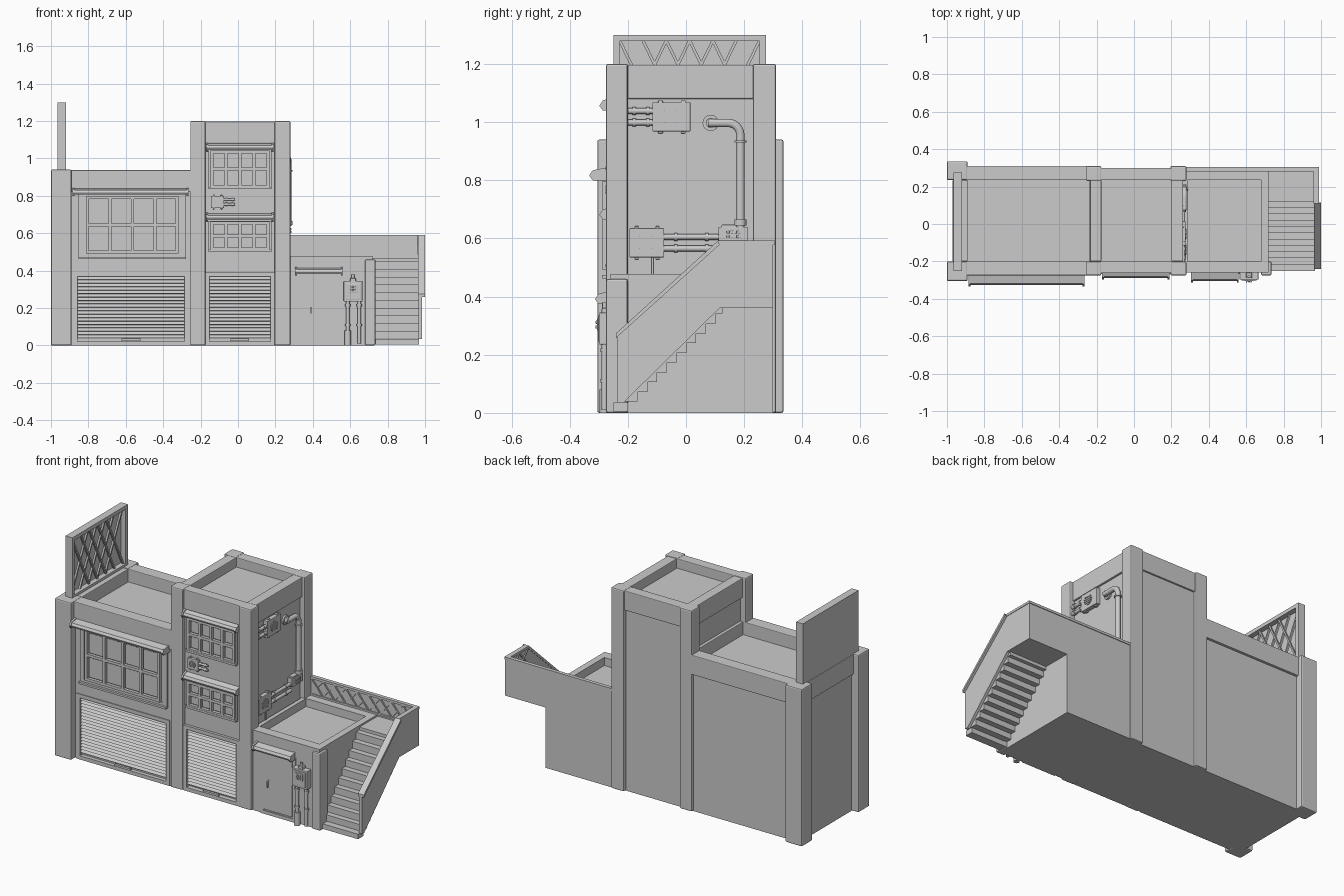
import bpy, bmesh, math
from mathutils import Matrix, Vector

if "Cube" in bpy.data.objects:
    bpy.data.objects.remove(bpy.data.objects["Cube"])


class Part:
    """Collects primitives in one bmesh; M places a wall-local frame."""
    def __init__(self, name, M=None):
        self.name, self.bm, self.M = name, bmesh.new(), M or Matrix()

    def box(self, x0, x1, y0, y1, z0, z1):
        m = Matrix.Translation(((x0+x1)/2, (y0+y1)/2, (z0+z1)/2)) @ Matrix.Diagonal((x1-x0, y1-y0, z1-z0, 1))
        bmesh.ops.create_cube(self.bm, size=1, matrix=self.M @ m)
        return self

    def ring(self, X, Y, Z, inner_x, inner_y):
        # rectangular parapet with an open middle
        self.box(*X, Y[0], inner_y[0], *Z).box(*X, inner_y[1], Y[1], *Z)
        self.box(X[0], inner_x[0], *inner_y, *Z).box(inner_x[1], X[1], *inner_y, *Z)
        return self

    def frame(self, X, Y, Z, t):
        # upright picture frame facing -y
        self.box(X[0], X[0]+t, *Y, *Z).box(X[1]-t, X[1], *Y, *Z)
        self.box(X[0]+t, X[1]-t, *Y, Z[0], Z[0]+t).box(X[0]+t, X[1]-t, *Y, Z[1]-t, Z[1])
        return self

    def rod(self, p, q, r, n=12):
        p, q = Vector(p), Vector(q)
        d = q - p
        rot = d.to_track_quat('Z', 'Y').to_matrix().to_4x4()
        spin = Matrix.Rotation(math.pi/4 if n == 4 else 0, 4, 'Z')
        bmesh.ops.create_cone(self.bm, cap_ends=True, segments=n, radius1=r, radius2=r, depth=d.length,
                              matrix=self.M @ Matrix.Translation((p+q)/2) @ rot @ spin)
        return self

    def prism(self, yz, x0, x1):
        a = [self.bm.verts.new(self.M @ Vector((x0, y, z))) for y, z in yz]
        b = [self.bm.verts.new(self.M @ Vector((x1, y, z))) for y, z in yz]
        self.bm.faces.new(a)
        self.bm.faces.new(b[::-1])
        for i in range(len(a)):
            j = (i+1) % len(a)
            self.bm.faces.new((a[i], b[i], b[j], a[j]))
        return self

    def done(self, bevel=0, smooth=False):
        bmesh.ops.recalc_face_normals(self.bm, faces=self.bm.faces[:])
        me = bpy.data.meshes.new(self.name)
        self.bm.to_mesh(me)
        self.bm.free()
        ob = bpy.data.objects.new(self.name, me)
        bpy.context.collection.objects.link(ob)
        if bevel:
            b = ob.modifiers.new("bevel", 'BEVEL')
            b.width, b.segments, b.limit_method = bevel, 2, 'ANGLE'
        if smooth:
            bpy.context.view_layer.objects.active = ob
            bpy.ops.object.select_all(action='DESELECT')
            ob.select_set(True)
            bpy.ops.object.shade_smooth_by_angle(angle=math.radians(40))
        return ob


# --- main volumes
Part("left_block").box(-.955, -.2, -.245, .295, 0, .86).done()
Part("tower_block").box(-.22, .25, -.24, .29, 0, 1.14).done()
Part("annex_block").box(.22, .72, -.26, .30, 0, .43).done()

# --- parapets around the sunken roofs
Part("left_parapet").ring((-.97, -.2), (-.275, .31), (.82, .937), (-.89, -.238), (-.2, .235)).done(.004)
Part("tower_parapet").ring((-.235, .262), (-.262, .3), (1.08, 1.197), (-.175, .2), (-.2, .235)).done(.004)
Part("annex_parapet").ring((.26, .72), (-.26, .30), (.43, .478), (.285, .68), (-.2, .235)).done()

# --- corner pillars
for nm, x0, x1, y0, y1, h in [
        ("left_pillar_front", -1, -.89, -.305, -.2, .94), ("left_pillar_back", -1, -.89, .235, .335, .94),
        ("tower_pillar_front_left", -.255, -.175, -.275, -.2, 1.2), ("tower_pillar_front_right", .195, .28, -.275, -.2, 1.2),
        ("tower_pillar_back_left", -.255, -.175, .23, .31, 1.2), ("tower_pillar_back_right", .195, .28, .23, .31, 1.2),
        ("annex_pillar", .68, .735, -.275, -.2, .46)]:
    Part(nm).box(x0, x1, y0, y1, 0, h).done(.007)

# --- front bay walls, leaving the shutter openings free
Part("left_bay_wall").box(-.89, -.25, -.263, -.24, .39, .83).box(-.89, -.88, -.263, -.24, 0, .39) \
    .box(-.265, -.25, -.263, -.24, 0, .39).done()
Part("tower_bay_wall").box(-.18, .2, -.252, -.23, .39, 1.09).done()


def shutter(name, x0, x1, n):
    p = Part(name).frame((x0, x1), (-.268, -.235), (0, .39), .022)
    a, b, z0, dz = x0+.02, x1-.02, .04, .33/n
    yz = [(-.238, z0)]
    for i in range(n):
        yz += [(-.261, z0+i*dz), (-.247, z0+(i+.85)*dz)]
    p.prism(yz + [(-.238, z0+n*dz)], a, b)
    c = (x0+x1)/2
    p.box(c-.05, c+.05, -.275, -.26, .025, .037).done()


shutter("left_shutter", -.88, -.265, 18)
shutter("tower_shutter", -.175, .195, 18)


def window(name, X, Z, y, plate):
    # raised surround, 4 x 2 glazing bars and inset panes
    p = Part(name).frame((X[0]-plate, X[1]+plate), (y-.012, y+.01), (Z[0]-plate*.8, Z[1]+plate*.6), plate*.6)
    cw, ch, t = (X[1]-X[0])/4, (Z[1]-Z[0])/2, .008
    p.box(X[0]-plate*.5, X[1]+plate*.5, y-.006, y+.01, Z[0]-plate*.5, Z[1]+plate*.3)
    p.frame((X[0]-t, X[1]+t), (y-.024, y), (Z[0]-t, Z[1]+t), 2*t)
    for i in (1, 2, 3):
        x = X[0]+i*cw
        p.box(x-t, x+t, y-.024, y, Z[0]+t, Z[1]-t)
    zm = Z[0]+ch
    p.box(X[0]+t, X[1]-t, y-.0235, y, zm-t, zm+t)
    for i in range(4):
        for j in range(2):
            x, z, m = X[0]+i*cw, Z[0]+j*ch, .014
            p.box(x+m, x+cw-m, y-.014, y, z+m, z+ch-m)
    p.box(X[0]-plate, X[1]+plate, y-.026, y, Z[0]-plate*.8, Z[0]-plate*.8+.012)
    p.done()


window("left_window", (-.805, -.325), (.50, .79), -.263, .048)
window("tower_window_low", (-.14, .16), (.515, .655), -.25, .018)
window("tower_window_high", (-.14, .16), (.85, 1.035), -.25, .018)


def awning(name, x0, x1, y0, y1, z):
    yz = [(y0, z+.022), (y1+.008, z+.010), (y1, z-.004), (y1+.004, z-.014), (y1+.012, z-.006), (y0, z+.002)]
    p = Part(name).prism(yz, x0, x1)
    for x in (x0, x1-.01):
        p.prism([(y0, z+.026), (y1+.004, z+.014), (y1-.008, z-.004), (y1+.004, z-.02), (y0, z-.022)], x, x+.01)
    p.done()


awning("left_window_awning", -.885, -.265, -.26, -.325, .82)
awning("tower_awning_high", -.17, .19, -.25, -.29, 1.06)
awning("tower_awning_low", -.17, .19, -.25, -.29, .685)
awning("door_awning", .305, .56, -.255, -.305, .395)

# --- annex door
Part("door").frame((.335, .565), (-.266, -.25), (0, .385), .02).box(.357, .543, -.268, -.25, .03, .375) \
    .box(.387, .393, -.282, -.26, .17, .205).box(.383, .397, -.272, -.26, .165, .21).done()

# --- meter box with conduits beside the door
m = Part("meter_box").box(.565, .665, -.298, -.255, .235, .345).box(.575, .655, -.302, -.25, .245, .335)
m.box(.59, .64, -.306, -.29, .283, .326).box(.6, .63, -.29, -.26, .34, .36)
for i in range(3):
    for j in range(2):
        m.box(.598+i*.012, .607+i*.012, -.312, -.3, .29+j*.016, .301+j*.016)
m.done(.003)
c = Part("meter_conduits")
for x in (.587, .648):
    c.rod((x, -.28, .01), (x, -.28, .24), .010)
    for z in (.215, .11):
        c.rod((x, -.28, z-.006), (x, -.28, z+.006), .014)
c.rod((.587, -.28, 0), (.587, -.28, .08), .017).rod((.615, -.28, .34), (.615, -.28, .38), .008).done(smooth=True)

# --- wall-mounted fan units and pipes
FRONT = Matrix.Translation((0, -.252, 0))
SIDE = Matrix.Translation((.25, 0, 0)) @ Matrix.Rotation(math.pi/2, 4, 'Z')


def fan_unit(name, M, u0, u1, z0, z1, pipe_end, d):
    w, h = u1-u0, z1-z0
    uc, zc, r = u0+w*.47, (z0+z1)/2, h*.3
    p = Part(name, M).box(u0, u1, -d, .005, z0, z1)
    for u in (u0+w*.15, u1-w*.25):
        p.box(u, u+w*.12, -d*.8, 0, z0-.007, z1+.007)
    p.done(.002)
    f = Part(name + "_fan", M).rod((uc, -d-.003, zc), (uc, -d+.01, zc), r, 20)
    for k in (-.6, -.2, .2, .6):
        s = r*math.sqrt(1-k*k)*.9
        f.box(uc-s, uc+s, -d-.007, -d, zc+k*r-.003, zc+k*r+.003)
    s = u0 if pipe_end < u0 else u1
    e = d*.55
    for k in (-.2, .2):
        z = zc+k*h
        f.rod((s, -e, z), (pipe_end, -e, z), h*.1)
        for t in (.2, .75):
            u = s+(pipe_end-s)*t
            f.rod((u-.006, -e, z), (u+.006, -e, z), h*.14)
    f.done(smooth=True)


fan_unit("front_fan_unit", FRONT, -.145, -.075, .735, .80, -.015, .017)
fan_unit("side_fan_unit_high", SIDE, -.115, .015, .968, 1.068, -.2, .025)
fan_unit("side_fan_unit_low", SIDE, -.195, -.075, .535, .635, .12, .025)
Part("side_drain", SIDE).rod((-.115, -.014, .43), (-.115, -.014, .54), .004).done(smooth=True)

# --- bent pipe dropping to a junction box
arc = [(.145+.042*math.sin(a), -.02, .955+.042*math.cos(a)) for a in [i*math.pi/12 for i in range(7)]]
cu = bpy.data.curves.new("bent_pipe", 'CURVE')
cu.dimensions, cu.bevel_depth, cu.bevel_resolution, cu.use_fill_caps = '3D', .015, 3, True
sp = cu.splines.new('POLY')
pts = [(.075, -.02, .997)] + arc + [(.187, -.02, .64)]
sp.points.add(len(pts)-1)
for q, v in zip(sp.points, pts):
    q.co = (*(SIDE @ Vector(v)), 1)
ob = bpy.data.objects.new("bent_pipe", cu)
bpy.context.collection.objects.link(ob)
bpy.ops.object.select_all(action='DESELECT')
bpy.context.view_layer.objects.active = ob
ob.select_set(True)
bpy.ops.object.convert(target='MESH')
f = Part("pipe_flanges", SIDE).rod((.085, 0, .997), (.085, -.01, .997), .028, 16).rod((.085, 0, .997), (.085, -.025, .997), .017)
f.rod((.187, -.02, .93), (.187, -.02, .937), .021).rod((.187, -.02, .645), (.187, -.02, .665), .021).done(smooth=True)
j = Part("junction_box", SIDE).box(.112, .212, -.03, .005, .592, .64).box(.122, .202, -.027, 0, .585, .647)
for a in range(4):
    for b in range(2):
        j.box(.14+a*.013, .149+a*.013, -.036, -.025, .601+b*.015, .612+b*.015)
j.done(.002)

# --- outside stair and landing
s = Part("stairs")
for i in range(11):
    y, z = -.25+i*.0336, .035+i*.0415
    s.box(.715, .968, y, min(y+.05, .125), max(0, min(y+.255, .36)), z)
s.box(.70, .968, .118, .298, .36, .468).done()

# --- stair side wall, back rail, caps and lattice
Part("stair_side_wall").prism([(-.235, .035), (-.215, .035), (.115, .36), (.300, .36), (.300, .585), (.11, .585), (-.235, .265)],
                              .965, .985).done()
Part("back_rail_wall").box(.27, .975, .290, .300, .478, .585).box(.72, .975, .290, .300, .36, .478).done()
cap = Part("rail_caps").box(.27, .985, .282, .304, .578, .592).box(.96, .988, .11, .304, .578, .592)
cap.prism([(-.24, .258), (-.24, .274), (.11, .592), (.115, .578)], .962, 1.0)
cap.box(.27, .97, .283, .294, .478, .488).done()
lat = Part("rail_lattice")
n = 9
for i in range(n):
    x0, x1 = .285+i*.68/n, .285+(i+1)*.68/n
    lat.rod((x0, .288, .488), (x1, .288, .58), .005, 4).rod((x0, .287, .58), (x1, .287, .488), .005, 4)
for i in range(2):
    y0, y1 = .115+i*.085, .2+i*.085
    lat.rod((.963, y0, .488), (.963, y1, .58), .005, 4).rod((.962, y0, .58), (.962, y1, .488), .005, 4)
lat.done()

# --- rooftop board with lattice on its inner face
b = Part("roof_board", Matrix.Translation((-.965, 0, 0)) @ Matrix.Rotation(math.pi/2, 4, 'Z'))
b.box(-.25, .275, -.014, 0, .93, 1.30).frame((-.25, .275), (-.045, 0), (.93, 1.30), .022)
for i in range(5):
    u = -.228+i*.0802
    b.rod((u, -.022, .95), (u+.16, -.022, 1.28), .007, 4).rod((u+.16, -.027, .95), (u, -.027, 1.28), .007, 4)
b.done()
